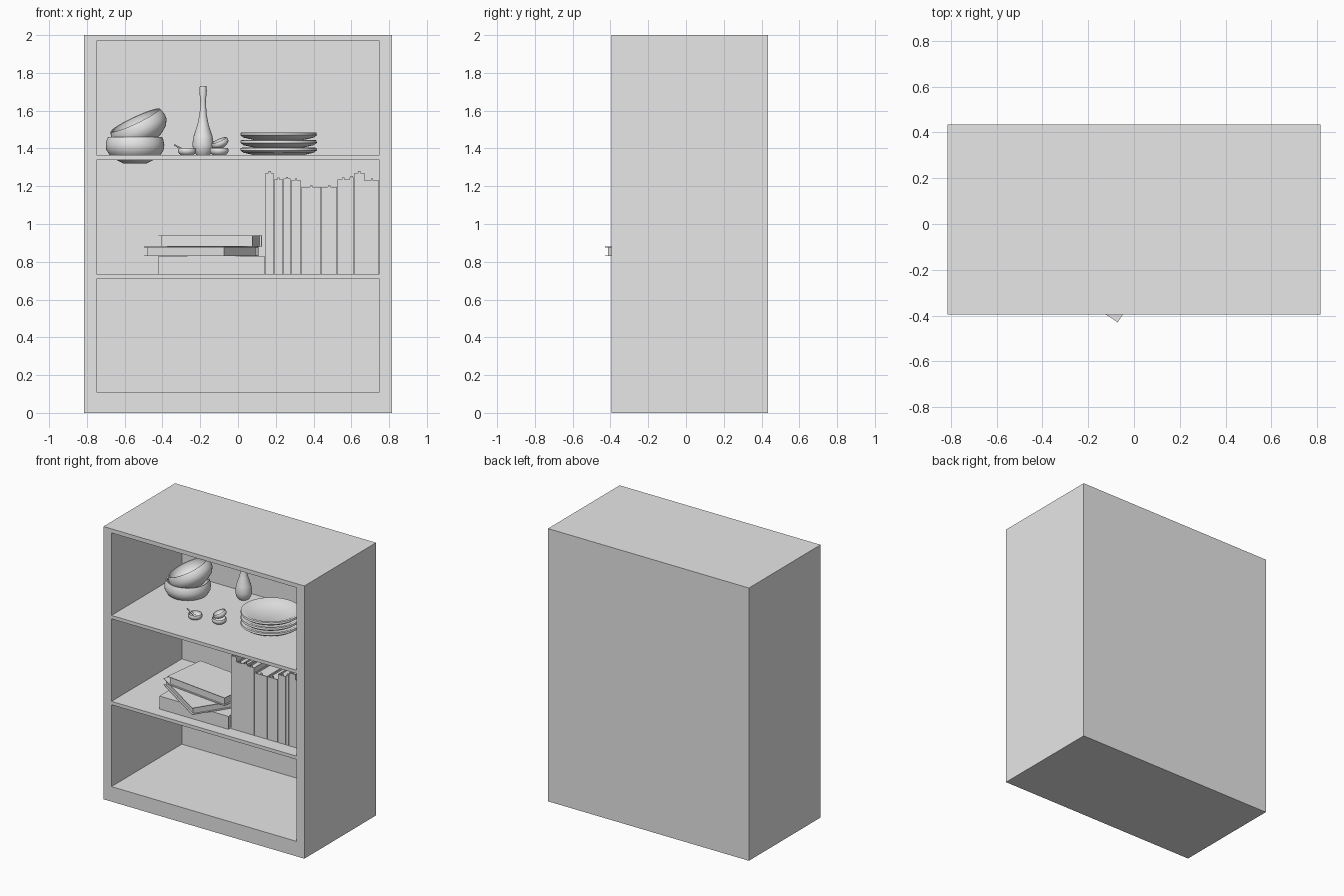
import bpy, bmesh, math
from mathutils import Matrix, Vector

cube = bpy.data.objects.get("Cube")
if cube:
    bpy.data.objects.remove(cube, do_unlink=True)

grey = bpy.data.materials.new("plain grey")
grey.use_nodes = True
grey.diffuse_color = (0.8, 0.8, 0.8, 1)
for node in grey.node_tree.nodes:
    if node.type == 'BSDF_PRINCIPLED':
        node.inputs["Base Color"].default_value = (0.8, 0.8, 0.8, 1)


def finish(bm, name, matrix=Matrix(), smooth=False):
    bmesh.ops.recalc_face_normals(bm, faces=bm.faces)
    mesh = bpy.data.meshes.new(name)
    bm.to_mesh(mesh)
    bm.free()
    mesh.materials.append(grey)
    obj = bpy.data.objects.new(name, mesh)
    bpy.context.collection.objects.link(obj)
    obj.matrix_world = matrix
    if smooth:
        bpy.ops.object.select_all(action='DESELECT')
        obj.select_set(True)
        bpy.context.view_layer.objects.active = obj
        bpy.ops.object.shade_smooth_by_angle(angle=math.radians(50))
    return obj


def add_box(bm, lo, hi):
    lo, hi = Vector(lo), Vector(hi)
    m = Matrix.Translation((lo + hi) / 2) @ Matrix.Diagonal((*(hi - lo), 1))
    bmesh.ops.create_cube(bm, size=1, matrix=m)


def place(loc, tilt_x=0, tilt_y=0, turn=0, scale=1):
    r = math.radians
    return (Matrix.Translation(loc) @ Matrix.Rotation(r(turn), 4, 'Z')
            @ Matrix.Rotation(r(tilt_x), 4, 'X') @ Matrix.Rotation(r(tilt_y), 4, 'Y')
            @ Matrix.Scale(scale, 4))


def lathe(name, profile, matrix, steps=40):
    bm = bmesh.new()
    verts = [bm.verts.new((r, 0, z)) for r, z in profile]
    edges = [bm.edges.new(pair) for pair in zip(verts, verts[1:])]
    bmesh.ops.spin(bm, geom=verts + edges, axis=(0, 0, 1), cent=(0, 0, 0),
                   angle=math.tau, steps=steps, use_merge=True)
    bmesh.ops.remove_doubles(bm, verts=bm.verts, dist=0.0001)
    return finish(bm, name, matrix, smooth=True)


# Cabinet: front grid, three pockets pushed in, outline pulled back
FRONT, BACK, INNER = -0.395, 0.435, 0.42
xs = [-0.815, -0.75, 0.75, 0.815]
zs = [0, 0.11, 0.71, 0.735, 1.34, 1.365, 1.97, 2]
bm = bmesh.new()
grid = [[bm.verts.new((x, FRONT, z)) for x in xs] for z in zs]
pockets = []
for j in range(len(zs) - 1):
    for i in range(len(xs) - 1):
        f = bm.faces.new((grid[j][i], grid[j][i + 1], grid[j + 1][i + 1], grid[j + 1][i]))
        if i == 1 and j % 2 == 1:
            pockets.append(f)
rim = [e for e in bm.edges if e.is_boundary]
outer = bmesh.ops.extrude_edge_only(bm, edges=rim)["geom"]
bmesh.ops.translate(bm, vec=(0, BACK - FRONT, 0),
                    verts=[g for g in outer if isinstance(g, bmesh.types.BMVert)])
bmesh.ops.holes_fill(bm, edges=[e for e in bm.edges if e.is_boundary], sides=0)
for f in pockets:
    inner = bmesh.ops.extrude_face_region(bm, geom=[f])["geom"]
    bmesh.ops.translate(bm, vec=(0, INNER - FRONT, 0),
                        verts=[g for g in inner if isinstance(g, bmesh.types.BMVert)])
    if f.is_valid:
        bmesh.ops.delete(bm, geom=[f], context='FACES_ONLY')
finish(bm, "cabinet")

# Bowls and small cups share one profile
bowl = [(0, 0), (0.06, 0), (0.1, 0.02), (0.135, 0.045), (0.153, 0.075), (0.155, 0.1),
        (0.15, 0.125), (0.143, 0.14), (0.135, 0.138), (0.138, 0.1), (0.1, 0.05), (0, 0.03)]
lathe("lower_bowl", bowl, place((-0.545, 0.195, 1.32)))
lathe("upper_bowl", bowl, place((-0.485, 0.21, 1.424), 8, -25))
lathe("left_cup", bowl, place((-0.27, -0.11, 1.358), scale=0.31))
lathe("right_cup", bowl, place((-0.1, -0.075, 1.358), scale=0.32))
lathe("tilted_cup", bowl, place((-0.085, -0.07, 1.405), 10, -22, scale=0.3))

# Spoon resting in the left cup
bm = bmesh.new()
bmesh.ops.create_cone(bm, cap_ends=True, segments=10, radius1=0.007, radius2=0.004, depth=0.085)
finish(bm, "spoon", place((-0.3, -0.11, 1.398), 0, -60), smooth=True)

# Bottle
lathe("bottle", [(0, 0), (0.035, 0), (0.05, 0.02), (0.057, 0.055), (0.05, 0.1), (0.03, 0.16),
                 (0.018, 0.22), (0.015, 0.29), (0.02, 0.34), (0.017, 0.365), (0.011, 0.365),
                 (0.01, 0.3), (0, 0.3)], place((-0.185, 0.33, 1.365)))

# Stack of plates
plate = [(0, 0), (0.13, 0), (0.185, 0.012), (0.203, 0.025), (0.2, 0.038), (0.185, 0.04),
         (0.14, 0.016), (0, 0.014)]
for k in range(3):
    lathe(f"plate_{k + 1}", plate, place((0.215, 0.075, 1.365 + 0.04 * k)), steps=48)


# Books: x is height, y is depth with the spine at -y, z is thickness
def book(name, height, depth, thick, matrix, ribbon=False):
    bm = bmesh.new()
    h, d, t, c = height / 2, depth / 2, thick / 2, 0.004
    add_box(bm, (-h, -d, -t), (h, d, -t + c))
    add_box(bm, (-h, -d, t - c), (h, d, t))
    add_box(bm, (-h, -d, -t + c), (h, -d + c, t - c))
    add_box(bm, (-h + 0.012, -d + c, -t + c), (h - 0.012, d - 0.012, t - c))
    if ribbon:
        add_box(bm, (h - 0.02, -d + c, -0.006), (h + 0.01, -d + 0.012, 0.006))
    finish(bm, name, matrix)


book("stack_book_bottom", 0.56, 0.34, 0.095, place((-0.14, -0.14, 0.7825)))
book("stack_book_middle", 0.51, 0.33, 0.05, place((-0.195, -0.152, 0.855), turn=147))
book("stack_book_top", 0.51, 0.33, 0.06, place((-0.147, -0.085, 0.91), turn=173))

# Upright row: right edge and top height of each book
edge = 0.145
row = [(0.19, 1.27), (0.24, 1.235), (0.28, 1.24), (0.335, 1.23), (0.44, 1.195),
       (0.525, 1.195), (0.59, 1.235), (0.615, 1.245), (0.67, 1.27), (0.748, 1.23)]
for k, (right, top) in enumerate(row):
    height, thick = top - 0.735, right - edge - 0.002
    depth = 0.36 if height < 0.5 else 0.38
    book(f"upright_book_{k + 1}", height, depth, thick,
         place(((edge + right) / 2, -0.29 + depth / 2, 0.735 + height / 2), 0, -90),
         ribbon=True)
    edge = right
